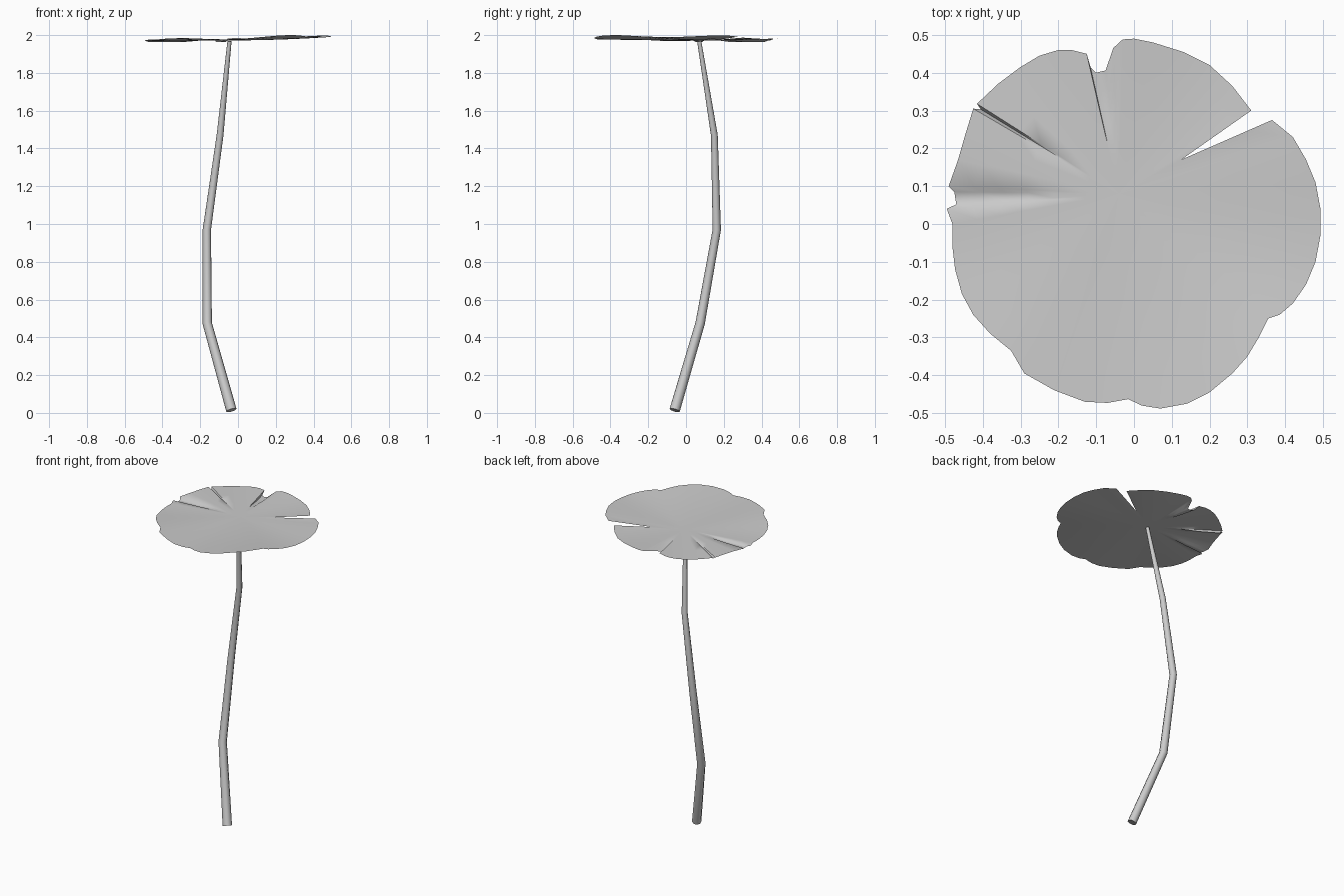
import bpy
import bmesh
from math import atan2, cos, sin, tau
from mathutils import Vector

cube = bpy.data.objects.get("Cube")
if cube:
    bpy.data.objects.remove(cube, do_unlink=True)

grey = bpy.data.materials.new("plain grey")
grey.use_nodes = True
grey.diffuse_color = (0.6, 0.6, 0.6, 1)
shader = next(n for n in grey.node_tree.nodes if n.type == "BSDF_PRINCIPLED")
shader.inputs["Base Color"].default_value = grey.diffuse_color
shader.inputs["Roughness"].default_value = 0.8


def finish(bm, name):
    """Turn a bmesh into a smooth shaded, coloured object."""
    mesh = bpy.data.meshes.new(name)
    bm.to_mesh(mesh)
    bm.free()
    mesh.materials.append(grey)
    obj = bpy.data.objects.new(name, mesh)
    bpy.context.collection.objects.link(obj)
    bpy.ops.object.select_all(action="DESELECT")
    obj.select_set(True)
    bpy.context.view_layer.objects.active = obj
    bpy.ops.object.shade_smooth_by_angle(angle=0.9)
    return obj


def bridge(bm, lower, upper):
    """Join two closed rings of vertices with quads."""
    count = len(lower)
    for i in range(count):
        j = (i + 1) % count
        bm.faces.new((lower[i], lower[j], upper[j], upper[i]))


# Stem: tapered tube through a bent path, rings mitred at each bend
def build_stem(path, radii, sides=8):
    bm = bmesh.new()
    points = [Vector(p) for p in path]
    rings = []
    for i, (point, radius) in enumerate(zip(points, radii)):
        before = points[max(i - 1, 0)]
        after = points[min(i + 1, len(points) - 1)]
        axis = (after - before).normalized()
        side = Vector((0, 1, 0)).cross(axis).normalized()
        front = axis.cross(side)
        rings.append([
            bm.verts.new(point + radius * (cos(tau * k / sides) * side
                                           + sin(tau * k / sides) * front))
            for k in range(sides)])
    for lower, upper in zip(rings, rings[1:]):
        bridge(bm, lower, upper)
    bm.faces.new(rings[0][::-1])
    bm.faces.new(rings[-1])
    return finish(bm, "stem")


build_stem(
    path=[(-.035, -.06, .014), (-.163, .075, .475), (-.165, .163, .97),
          (-.095, .15, 1.47), (-.045, .07, 1.968)],
    radii=[.028, .025, .022, .018, .011])


# Leaf: thin sheet fanned out from the stem, with a notch and pinched folds
# Each rim part runs clockwise seen from above; folds lie between the parts
rim_parts = [
    # right, front and left lobes
    [(.365, .275), (.42, .23), (.455, .17), (.48, .11), (.493, .04),
     (.493, -.03), (.48, -.1), (.455, -.16), (.42, -.21), (.385, -.24),
     (.355, -.25), (.33, -.3), (.3, -.35), (.26, -.395), (.2, -.445),
     (.14, -.475), (.07, -.488), (.02, -.48), (-.015, -.463), (-.07, -.473),
     (-.13, -.47), (-.21, -.44), (-.29, -.395), (-.325, -.335), (-.38, -.29),
     (-.425, -.24), (-.455, -.185), (-.473, -.12), (-.48, -.06), (-.48, 0),
     (-.495, .04)],
    # small lobe between the left folds
    [(-.49, .1), (-.465, .17), (-.445, .24), (-.425, .305)],
    # back left lobe
    [(-.415, .318), (-.36, .37), (-.3, .415), (-.25, .445), (-.2, .46),
     (-.165, .46), (-.125, .45)],
    # back lobe
    [(-.055, .465), (-.03, .488), (0, .49), (.05, .48), (.13, .455),
     (.2, .42), (.26, .365), (.31, .3)],
]
folds = [
    [(-.47, .052), (-.475, .085)],
    [(-.405, .303)],
    [(-.115, .415), (-.1, .4), (-.075, .406)],
    [],
]
notch_tip = (.125, .17)
centre = Vector((-.04, .08))
base_z = 1.972


def build_leaf():
    rim = []
    for part, fold in zip(rim_parts, folds):
        rim += [(p, False) for p in part] + [(p, True) for p in fold]
    rim.append((notch_tip, False))
    rim.reverse()

    bm = bmesh.new()
    hub = bm.verts.new((*centre, base_z))
    rings = []
    for t in (.2, .4, .55, .7, .85, 1):
        ring = []
        for point, folded in rim:
            arm = Vector(point) - centre
            a = atan2(arm.y, arm.x)
            # gentle waves that grow towards the rim
            lift = max(.011 + .01 * cos(a) + .006 * sin(5 * a), -.004)
            lift *= (arm.length * t / .5) ** 2
            if folded:
                lift -= .022 * max(0, (t - .4) / .6)
            z = min(max(base_z + lift, 1.963), 2)
            ring.append(bm.verts.new((*(centre + arm * t), z)))
        rings.append(ring)
    first = rings[0]
    for i, vert in enumerate(first):
        bm.faces.new((hub, vert, first[(i + 1) % len(first)]))
    for inner, outer in zip(rings, rings[1:]):
        bridge(bm, outer, inner)
    bmesh.ops.recalc_face_normals(bm, faces=bm.faces)
    bm.normal_update()
    if sum(f.normal.z for f in bm.faces) < 0:
        bmesh.ops.reverse_faces(bm, faces=bm.faces)
    return finish(bm, "leaf")


build_leaf()
